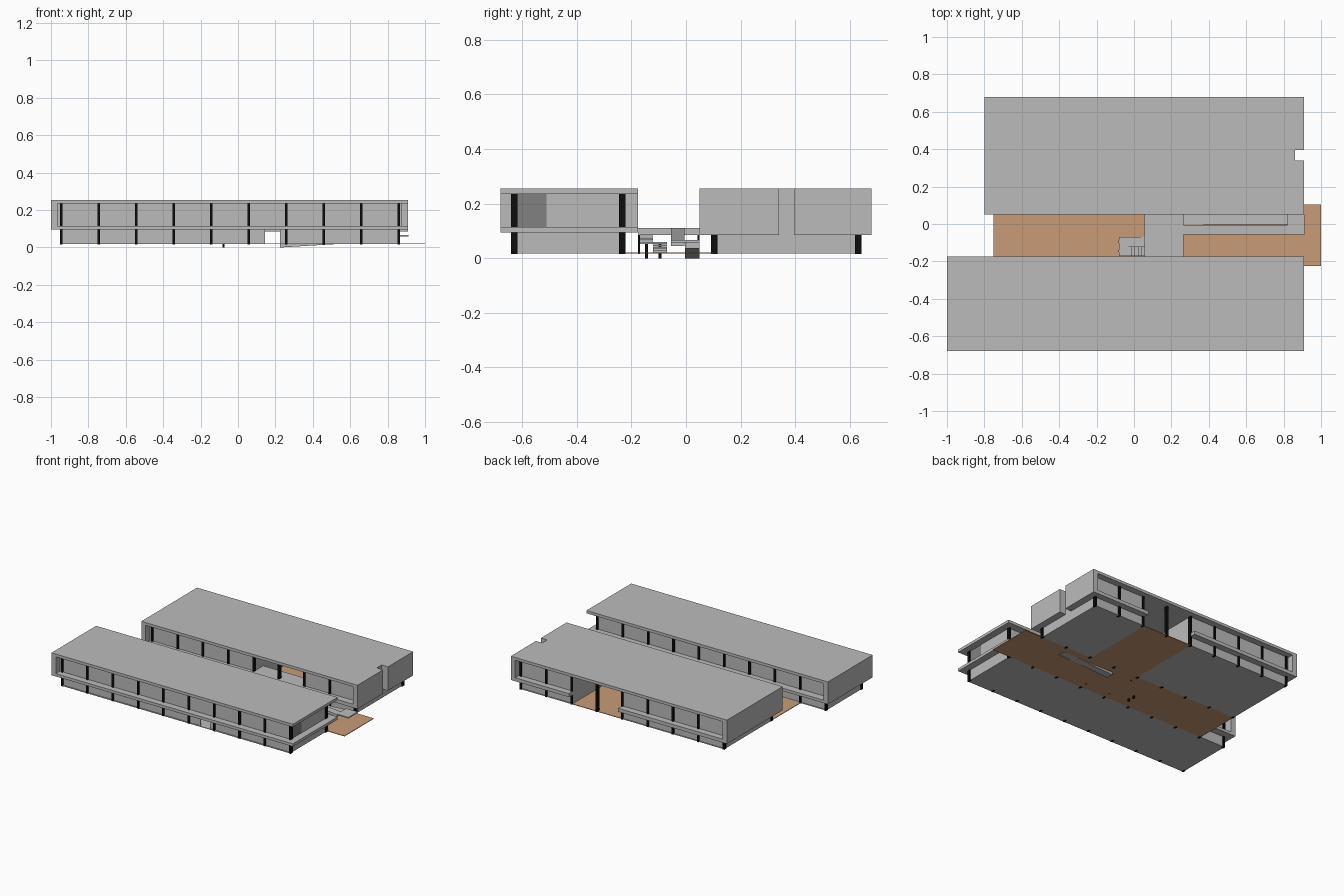
import bpy, bmesh


def mat(name, c):
    m = bpy.data.materials.new(name)
    m.diffuse_color = (*c, 1)
    return m


GREY = mat("light_grey", (0.5, 0.5, 0.5))
DARK = mat("dark_grey", (0.22, 0.22, 0.22))
BLACK = mat("black", (0.004, 0.004, 0.004))
BROWN = mat("tan_floor", (0.58, 0.33, 0.18))


def finish(bm, name, m):
    bmesh.ops.recalc_face_normals(bm, faces=bm.faces[:])
    me = bpy.data.meshes.new(name)
    bm.to_mesh(me)
    bm.free()
    me.materials.append(m)
    ob = bpy.data.objects.new(name, me)
    bpy.context.collection.objects.link(ob)
    return ob


def add_box(bm, x0, x1, y0, y1, z0, z1):
    vs = bmesh.ops.create_cube(bm, size=1)["verts"]
    for v in vs:
        v.co = (x1 if v.co.x > 0 else x0, y1 if v.co.y > 0 else y0, z1 if v.co.z > 0 else z0)


def boxes(name, m, *items):
    bm = bmesh.new()
    for b in items:
        add_box(bm, *b)
    return finish(bm, name, m)


def prism(name, m, pts, axis, lo, hi):
    """Extrude a plan (axis z) or an x-z profile (axis y) from lo to hi."""
    bm = bmesh.new()
    place = (lambda a, b, t: (a, b, t)) if axis == "z" else (lambda a, b, t: (a, t, b))
    f = bm.faces.new([bm.verts.new(place(a, b, lo)) for a, b in pts])
    r = bmesh.ops.extrude_face_region(bm, geom=[f])
    for v in r["geom"]:
        if isinstance(v, bmesh.types.BMVert):
            v.co["xyz".index(axis)] = hi
    return finish(bm, name, m)


G = 0.022                                        # ground floor level
COLS = [-0.946 + 0.2005 * i for i in range(10)]  # column grid


def column(x, y, z0, z1):
    return (x - 0.007, x + 0.007, y - 0.012, y + 0.012, z0, z1)


# ---- ground floors
boxes("ground_floor", GREY,
      (-0.95, 0.86, -0.64, -0.225, 0.018, G),
      (-0.75, 0.06, 0.105, 0.64, 0.018, G),
      (0.45, 0.86, 0.105, 0.64, 0.018, G))
boxes("courtyard_paving", BROWN,
      (-0.75, 0.225, -0.225, 0.105, 0.018, G),
      (0.63, 1.0, -0.225, 0.105, 0.018, G),
      (0.225, 0.63, -0.225, -0.003, 0.018, G),
      (0.225, 0.63, 0.05, 0.105, 0.018, G),
      (0.06, 0.45, 0.105, 0.64, 0.018, G))

# ---- front wing
boxes("front_wing_roof", GREY, (-1, 0.91, -0.68, -0.175, 0.235, 0.255))
boxes("front_wing_floor", GREY, (-1, 0.91, -0.68, -0.175, 0.095, 0.115))
boxes("front_wing_end_wall", GREY, (-1, -0.965, -0.68, -0.175, 0.115, 0.235))
boxes("front_wing_upper_walls", GREY,
      (-0.965, 0.86, -0.632, -0.626, 0.115, 0.235),
      (-0.965, 0.86, -0.236, -0.23, 0.115, 0.235),
      (0.85, 0.86, -0.51, -0.236, 0.115, 0.235))
boxes("front_wing_end_window", DARK, (0.85, 0.859, -0.626, -0.51, 0.115, 0.235))
lower = []
for y in (-0.632, -0.236):
    lower += [(-0.95, 0.145, y, y + 0.006, G, 0.095), (0.225, 0.86, y, y + 0.006, G, 0.095)]
boxes("front_wing_lower_walls", GREY, *lower,
      (-0.95, -0.943, -0.632, -0.23, G, 0.095),
      (0.853, 0.86, -0.632, -0.23, G, 0.095))
boxes("front_wing_columns", BLACK,
      *[column(x, y, z0, z1) for x in COLS for y in (-0.629, -0.233)
        for z0, z1 in ((0.016, 0.095), (0.115, 0.235))])

# ---- back wing: plan with the slot in its right end
plan = [(-0.8, 0.05), (0.91, 0.05), (0.91, 0.34), (0.86, 0.34),
        (0.86, 0.395), (0.91, 0.395), (0.91, 0.68), (-0.8, 0.68)]
prism("back_wing_roof", GREY, plan, "z", 0.235, 0.255)
floor_plan = [(-0.8, 0.05)] + plan[1:7] + [(0.45, 0.68), (0.45, 0.2), (0.06, 0.2),
                                          (0.06, 0.68), (-0.8, 0.68)]
prism("back_wing_floor", GREY, floor_plan, "z", 0.085, 0.11)
boxes("back_wing_end_walls", GREY,
      (-0.8, -0.765, 0.05, 0.68, 0.11, 0.235),
      (0.875, 0.91, 0.05, 0.34, 0.11, 0.235),
      (0.875, 0.91, 0.395, 0.68, 0.11, 0.235),
      (0.83, 0.86, 0.325, 0.41, 0.11, 0.235),
      (0.86, 0.91, 0.325, 0.34, 0.11, 0.235),
      (0.86, 0.91, 0.395, 0.41, 0.11, 0.235))
walls = []
for y in (0.1, 0.628):
    walls += [(-0.765, 0.06, y, y + 0.006, 0.11, 0.235), (0.45, 0.875, y, y + 0.006, 0.11, 0.235),
              (-0.75, 0.06, y, y + 0.006, G, 0.085), (0.45, 0.86, y, y + 0.006, G, 0.085)]
boxes("back_wing_window_walls", GREY, *walls)
boxes("back_wing_lower_ends", GREY,
      (-0.75, -0.743, 0.1, 0.634, G, 0.085), (0.853, 0.86, 0.1, 0.634, G, 0.085))
boxes("passage_side_walls", GREY,
      (0.054, 0.06, 0.1, 0.634, G, 0.235), (0.45, 0.456, 0.1, 0.634, G, 0.235))
boxes("back_wing_columns", BLACK,
      *[column(x, y, 0.016, 0.235) for x in COLS[1:] for y in (0.103, 0.631)])

# ---- bridge between the wings
boxes("bridge", GREY, (0.055, 0.265, -0.175, 0.05, 0.085, 0.11))
boxes("bridge_posts", BLACK,
      *[(x - 0.004, x + 0.004, y - 0.004, y + 0.004, 0.016, 0.086)
        for x in (0.061, 0.258) for y in (-0.172, 0.046)])

# ---- folded ramp
prism("upper_ramp", GREY, [(0.265, 0.11), (0.265, 0.088), (0.82, 0.045), (0.82, 0.062)],
      "y", -0.055, -0.005)
prism("lower_ramp", GREY, [(0.225, 0.0), (0.82, 0.036), (0.82, 0.058), (0.225, 0.021)],
      "y", -0.003, 0.05)
boxes("ramp_landing", GREY, (0.82, 0.912, -0.055, 0.05, 0.058, 0.066))

# ---- stair with half landing
n = 5
run = 0.085 / n
boxes("stair_upper_treads", GREY,
      *[(-0.03 + i * run, -0.03 + (i + 1) * run, -0.17, -0.12,
         0.058 + i * 0.009, 0.065 + i * 0.009) for i in range(n)])
boxes("stair_lower_treads", GREY,
      *[(-0.03 + i * run, -0.03 + (i + 1) * run, -0.12, -0.07,
         0.05 - i * 0.007, 0.056 - i * 0.007) for i in range(n)])
boxes("stair_landing", GREY, (-0.08, -0.03, -0.17, -0.07, 0.052, 0.06))
boxes("stair_posts", BLACK,
      *[(-0.082, -0.073, y - 0.006, y + 0.006, 0.0, 0.053) for y in (-0.145, -0.095)])
